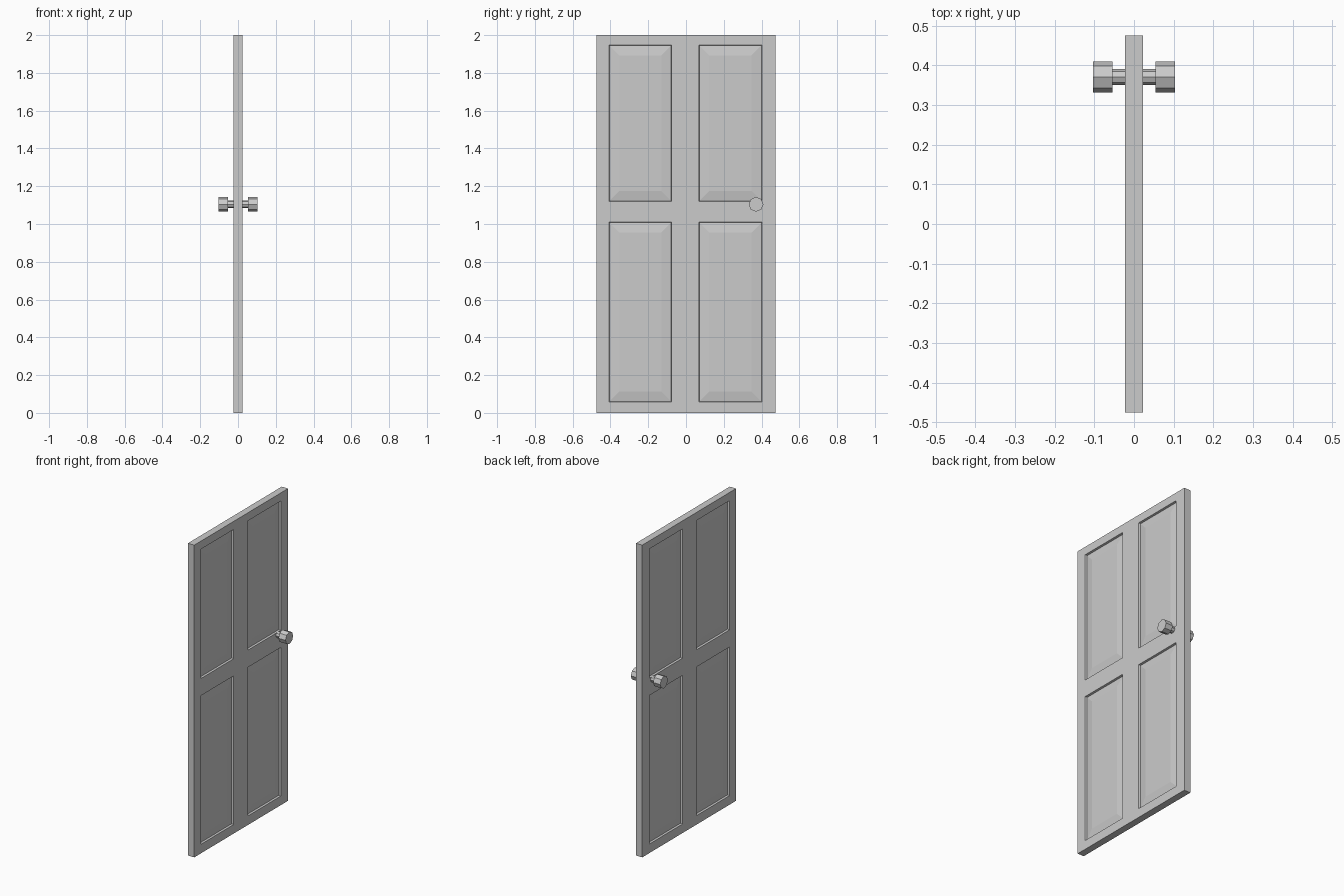
import bpy, bmesh
from math import pi
from mathutils import Matrix, Vector

if "Cube" in bpy.data.objects:
    bpy.data.objects.remove(bpy.data.objects["Cube"])

HALF_T, HALF_W, H = 0.0225, 0.475, 2.0
Y_PANELS = [(-0.408, -0.076), (0.068, 0.402)]
Z_PANELS = [(0.058, 1.01), (1.12, 1.948)]


def finish(bm, name):
    bmesh.ops.recalc_face_normals(bm, faces=bm.faces)
    me = bpy.data.meshes.new(name)
    bm.to_mesh(me)
    bm.free()
    ob = bpy.data.objects.new(name, me)
    bpy.context.collection.objects.link(ob)
    return ob


def in_any(v, ranges):
    return any(a < v < b for a, b in ranges)


# Door slab, cut along the panel borders
bm = bmesh.new()
bmesh.ops.create_cube(bm, size=1, matrix=Matrix.Translation((0, 0, H / 2))
                      @ Matrix.Diagonal((2 * HALF_T, 2 * HALF_W, H, 1)))
cuts = [(Vector((0, y, 0)), Vector((0, 1, 0))) for p in Y_PANELS for y in p]
cuts += [(Vector((0, 0, z)), Vector((0, 0, 1))) for p in Z_PANELS for z in p]
for co, no in cuts:
    bmesh.ops.bisect_plane(bm, geom=bm.verts[:] + bm.edges[:] + bm.faces[:],
                           plane_co=co, plane_no=no)

# Recessed panels with raised, bevelled fields on both sides
bm.normal_update()
panels = []
for f in bm.faces:
    c = f.calc_center_median()
    if abs(f.normal.x) > 0.9 and in_any(c.y, Y_PANELS) and in_any(c.z, Z_PANELS):
        panels.append(f)
for thickness, depth in ((0.003, -0.012), (0.052, 0.008)):
    bmesh.ops.inset_individual(bm, faces=panels, thickness=thickness,
                               depth=depth, use_even_offset=True)
    bm.normal_update()
finish(bm, "door_slab")


# Octagonal knobs: thin stem and wide head on each side
def cylinder_x(name, x0, x1, r):
    bm = bmesh.new()
    mat = (Matrix.Translation(((x0 + x1) / 2, 0.371, 1.104))
           @ Matrix.Rotation(pi / 2, 4, 'Y'))
    bmesh.ops.create_cone(bm, cap_ends=True, segments=8, radius1=r, radius2=r,
                          depth=abs(x1 - x0), matrix=mat)
    return finish(bm, name)


for side, s in (("left", -1), ("right", 1)):
    cylinder_x(f"knob_stem_{side}", s * 0.02, s * 0.056, 0.02)
    cylinder_x(f"knob_head_{side}", s * 0.054, s * 0.104, 0.039)
